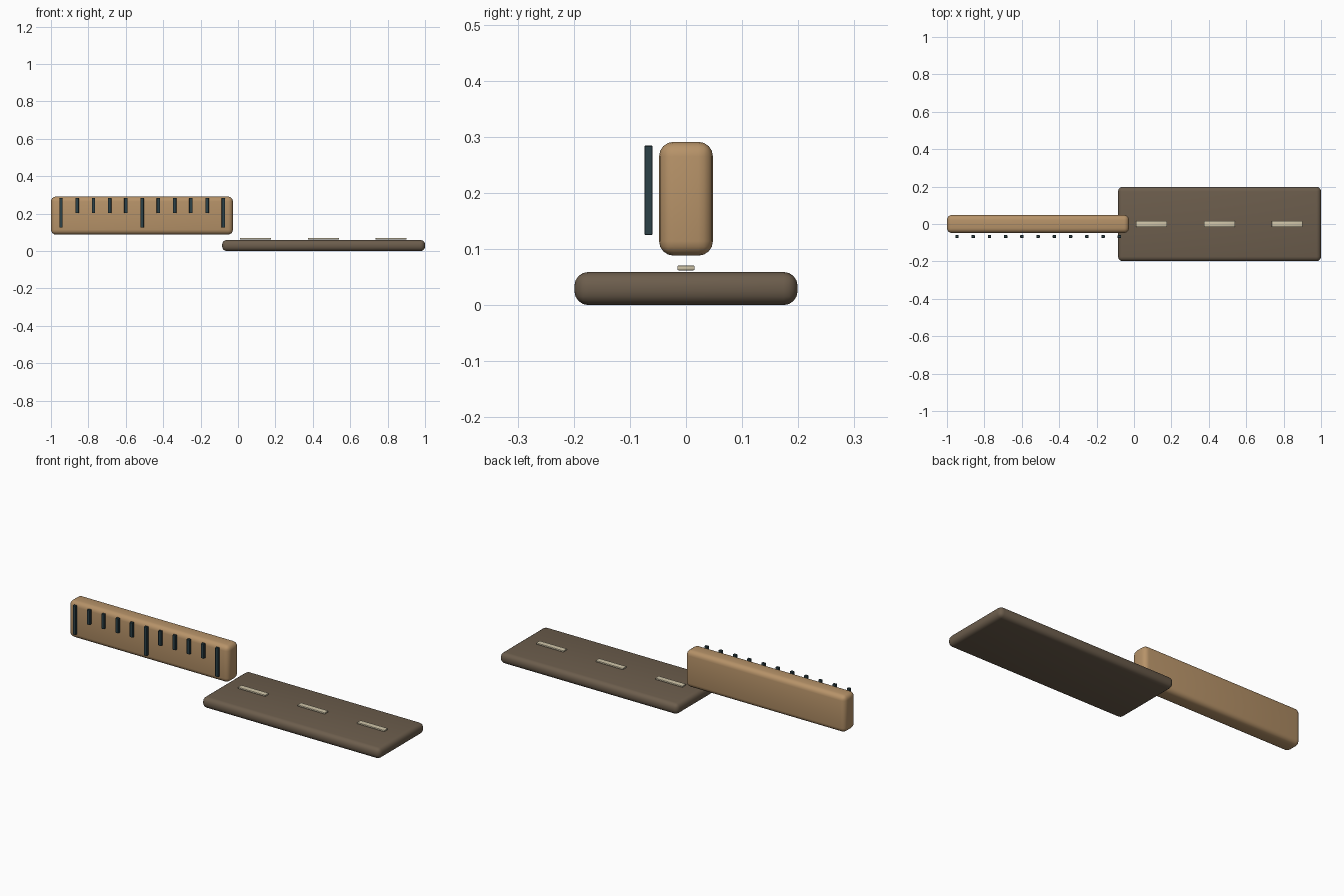
import bpy
import math

if "Cube" in bpy.data.objects:
    bpy.data.objects.remove(bpy.data.objects["Cube"])


def material(name, rgb):
    m = bpy.data.materials.new(name)
    m.diffuse_color = (*rgb, 1)
    m.use_nodes = True
    m.node_tree.nodes["Principled BSDF"].inputs["Base Color"].default_value = m.diffuse_color
    return m


wood = material("tan wood", (0.47, 0.29, 0.14))
earth = material("dark brown", (0.15, 0.11, 0.073))
ink = material("dark teal", (0.025, 0.052, 0.063))
cream = material("pale cream", (0.62, 0.55, 0.39))


def rounded_box(name, low, high, radius, segments, mat):
    """Box between two corners with rounded edges."""
    bpy.ops.mesh.primitive_cube_add(
        size=1, location=[(a + b) / 2 for a, b in zip(low, high)])
    ob = bpy.context.object
    ob.name = name
    ob.scale = [b - a for a, b in zip(low, high)]
    bpy.ops.object.transform_apply(location=False, rotation=False, scale=True)
    bevel = ob.modifiers.new("rounding", 'BEVEL')
    bevel.width = radius
    bevel.segments = segments
    bpy.ops.object.modifier_apply(modifier=bevel.name)
    bpy.ops.object.shade_smooth_by_angle(angle=math.radians(35))
    ob.data.materials.append(mat)
    return ob


# Upright ruler bar and flat road slab
rounded_box("ruler_bar", (-1, -0.048, 0.088), (-0.027, 0.048, 0.291), 0.026, 4, wood)
rounded_box("road_slab", (-0.085, -0.199, 0), (1, 0.199, 0.059), 0.025, 4, earth)

# Ruler marks, floating just before the front face; every fifth one is long
for i in range(11):
    x = -0.9465 + i * 0.0868
    bottom = 0.125 if i % 5 == 0 else 0.203
    rounded_box(f"ruler_mark_{i + 1}", (x - 0.009, -0.074, bottom),
                (x + 0.009, -0.06, 0.284), 0.001, 1, ink)

# Dashes along the middle of the slab
for i in range(3):
    x = 0.094 + i * 0.3625
    rounded_box(f"road_dash_{i + 1}", (x - 0.083, -0.0155, 0.062),
                (x + 0.083, 0.0155, 0.0705), 0.002, 2, cream)
